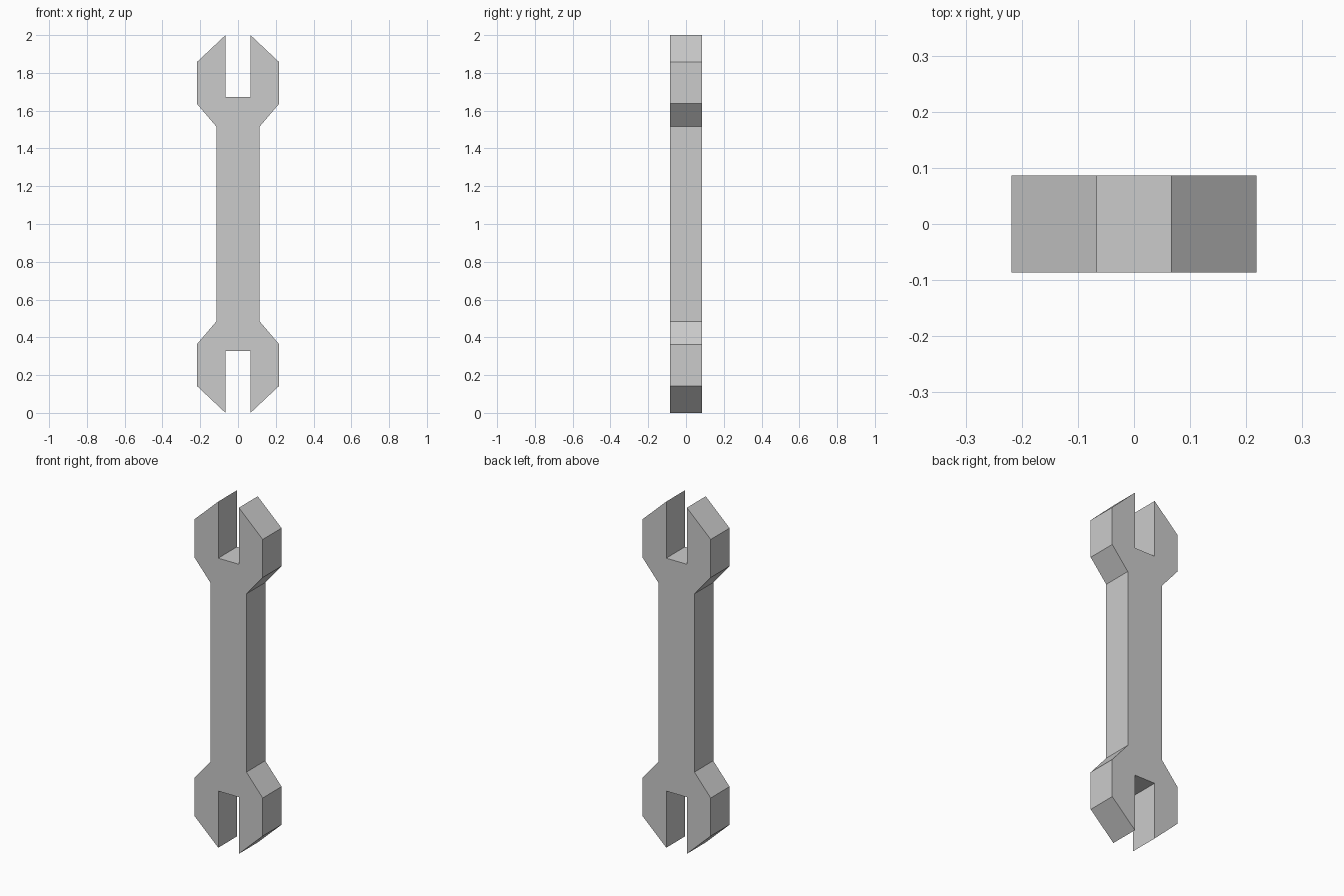
import bpy, bmesh
from mathutils import Vector

if "Cube" in bpy.data.objects:
    bpy.data.objects.remove(bpy.data.objects["Cube"])

HALF_THICK = 0.086
MID_Z = 1.0

# Quarter outline (x, height above the middle): slot floor, jaw tip, jaw side, shank
quarter = [(0.066, 0.673), (0.066, 1.0), (0.218, 0.857),
           (0.218, 0.637), (0.114, 0.515)]

# Mirror the quarter down, then across, to close the outline
right = quarter + [(x, -z) for x, z in reversed(quarter)]
outline = right + [(-x, z) for x, z in reversed(right)]

# Double open-ended wrench: extrude the outline through its thickness
bm = bmesh.new()
face = bm.faces.new([bm.verts.new((x, -HALF_THICK, MID_Z + z)) for x, z in outline])
result = bmesh.ops.extrude_face_region(bm, geom=[face], use_keep_orig=True)
moved = [v for v in result["geom"] if isinstance(v, bmesh.types.BMVert)]
bmesh.ops.translate(bm, verts=moved, vec=Vector((0, 2 * HALF_THICK, 0)))
bmesh.ops.recalc_face_normals(bm, faces=bm.faces)

mesh = bpy.data.meshes.new("wrench")
bm.to_mesh(mesh)
bm.free()
wrench = bpy.data.objects.new("wrench", mesh)
bpy.context.collection.objects.link(wrench)
